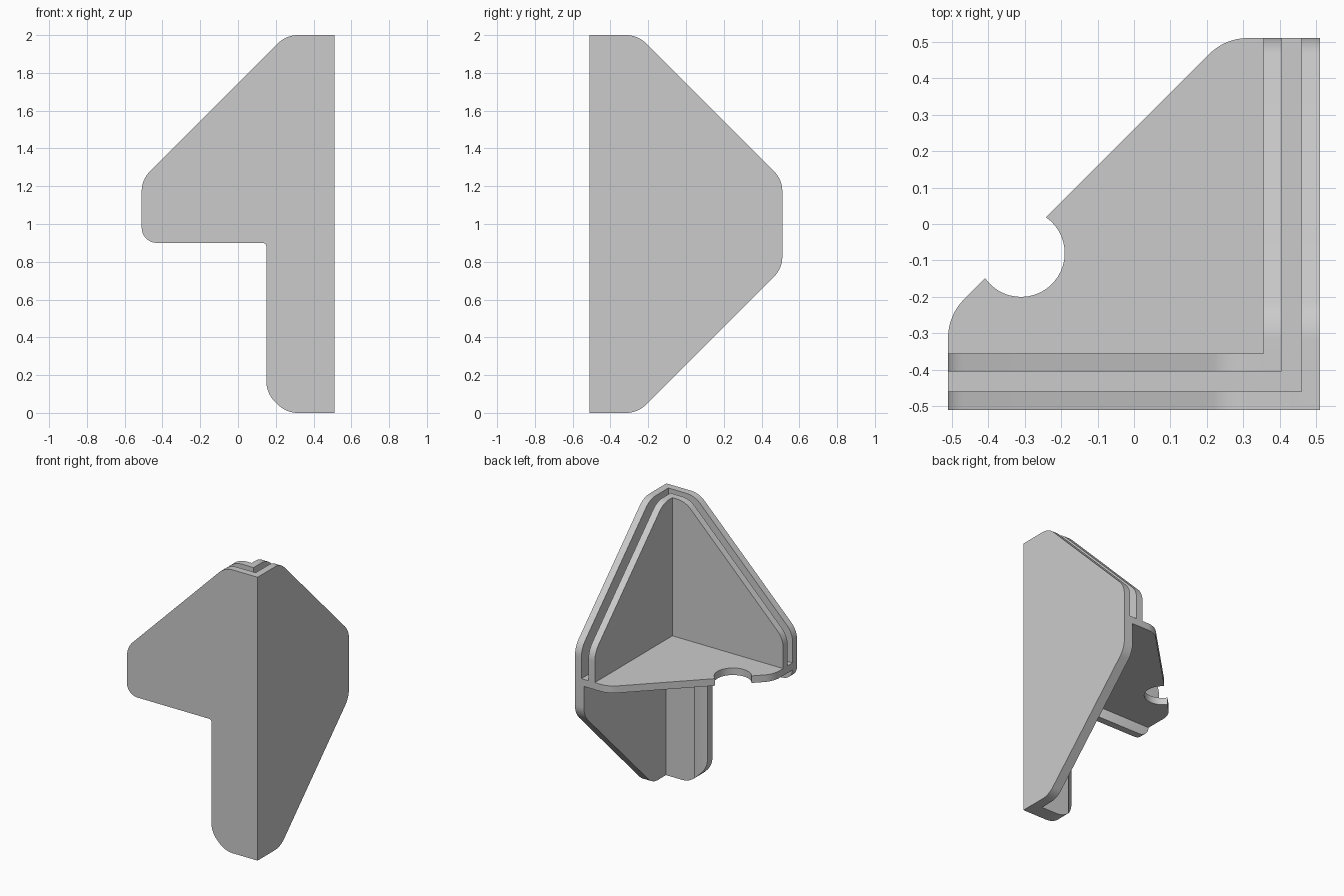
import bpy, bmesh
from math import radians, sin, cos, tan
from mathutils import Vector

cube = bpy.data.objects.get("Cube")
if cube:
    bpy.data.objects.remove(cube, do_unlink=True)

grey = bpy.data.materials.new("plain grey")
grey.use_nodes = True
grey.diffuse_color = (0.6, 0.6, 0.6, 1)
grey.node_tree.nodes["Principled BSDF"].inputs["Base Color"].default_value = grey.diffuse_color

H = 0.51            # half width
SHEET = 0.05        # wall thickness
IN = H - SHEET      # inner face of the outer walls
LOW, TOP = 0.975, 1.025   # shelf underside and top
R = 0.15            # corner rounding


def rounded(corners, steps=8):
    """Outline from (u, v, radius) corners, with arcs at the corners."""
    out = []
    for i, (u, v, r) in enumerate(corners):
        p = Vector((u, v))
        if not r:
            out.append(p)
            continue
        a = (Vector(corners[i - 1][:2]) - p).normalized()
        b = (Vector(corners[(i + 1) % len(corners)][:2]) - p).normalized()
        half = a.angle(b) / 2
        centre = p + (a + b).normalized() * r / sin(half)
        start = (p + a * r / tan(half) - centre).normalized()
        end = (p + b * r / tan(half) - centre).normalized()
        out += [centre + start.slerp(end, k / steps).normalized() * r for k in range(steps + 1)]
    return out


def prism(name, outline, axis, low, high):
    """Extrude a flat outline along one axis."""
    place = {"x": lambda p, d: (d, p[0], p[1]),
             "y": lambda p, d: (p[0], d, p[1]),
             "z": lambda p, d: (p[0], p[1], d)}[axis]
    bm = bmesh.new()
    face = bm.faces.new([bm.verts.new(place(p, low)) for p in outline])
    ext = bmesh.ops.extrude_face_region(bm, geom=[face])
    move = Vector(place((0, 0), high - low))
    bmesh.ops.translate(bm, vec=move, verts=[g for g in ext["geom"] if isinstance(g, bmesh.types.BMVert)])
    bmesh.ops.recalc_face_normals(bm, faces=bm.faces)
    mesh = bpy.data.meshes.new(name)
    bm.to_mesh(mesh)
    bm.free()
    mesh.materials.append(grey)
    obj = bpy.data.objects.new(name, mesh)
    bpy.context.collection.objects.link(obj)
    return obj


def upper(start, s):
    """Inner wall outline: upright at start, sloping down towards side s."""
    return [(start, TOP, 0), (start, 2, 0), (-s * 0.255, 2, R), (s * H, 1.235, R), (s * H, TOP, 0)]


# Tab and leg along the lower edge of the front wall
tab_and_leg = [(-H, 0.9, 0.08), (0.15, 0.9, 0.02), (0.15, 0.105, R), (0.255, 0, R)]

# Outer walls
right_wall = prism("right_wall", rounded(
    [(-H, 0, 0), (-H, 2, 0), (-0.255, 2, R), (H, 1.235, R), (H, 0.765, R), (-0.255, 0, R)]), "x", IN, H)
front_wall = prism("front_wall", rounded(
    [(IN, 0, 0), (IN, 2, 0), (0.255, 2, R), (-H, 1.235, R)] + tab_and_leg), "y", -H, -IN)

# Thicker linings below the shelf
right_lining = prism("right_lining", rounded(
    [(-IN, 0, 0), (-IN, LOW, 0), (H, LOW, 0), (H, 0.765, R), (-0.255, 0, R)]), "x", 0.44, IN)
front_lining = prism("front_lining", rounded(
    [(0.44, 0, 0), (0.44, LOW, 0), (-H, LOW, 0)] + tab_and_leg), "y", -IN, -0.405)

# Inner walls above the shelf, leaving a groove
prism("inner_right_wall", rounded(upper(-0.405, 1)), "x", 0.355, 0.405)
prism("inner_front_wall", rounded(upper(0.355, -1)), "y", -0.405, -0.355)

# Shelf with a round notch in its diagonal edge
notch = [(-0.31 + 0.12 * cos(radians(a)), -0.08 + 0.12 * sin(radians(a)), 0)
         for a in range(55, -146, -8)]
prism("shelf", rounded([(-H, -IN, 0), (IN, -IN, 0), (IN, H, 0), (0.25, H, R)]
                       + notch + [(-H, -0.25, R)]), "z", LOW, TOP)

# Round scoop under the shelf, in the back of the front wall
circle = [(0.02 + 0.28 * cos(radians(a)), -0.205 + 0.28 * sin(radians(a))) for a in range(0, 360, 5)]
scoop = prism("scoop_cutter", circle, "z", -0.1, LOW)
scoop.hide_render = True
for obj in (front_wall, front_lining):
    mod = obj.modifiers.new("scoop", "BOOLEAN")
    mod.operation = "DIFFERENCE"
    mod.solver = "EXACT"
    mod.object = scoop
    bpy.context.view_layer.objects.active = obj
    bpy.ops.object.modifier_apply(modifier=mod.name)
bpy.data.objects.remove(scoop, do_unlink=True)

# Smooth the rounded corners and keep the edges sharp
bpy.ops.object.select_all(action="DESELECT")
for obj in bpy.context.collection.objects:
    if obj.type == "MESH" and grey.name in obj.data.materials:
        obj.select_set(True)
        bpy.context.view_layer.objects.active = obj
bpy.ops.object.shade_smooth_by_angle(angle=radians(30))
